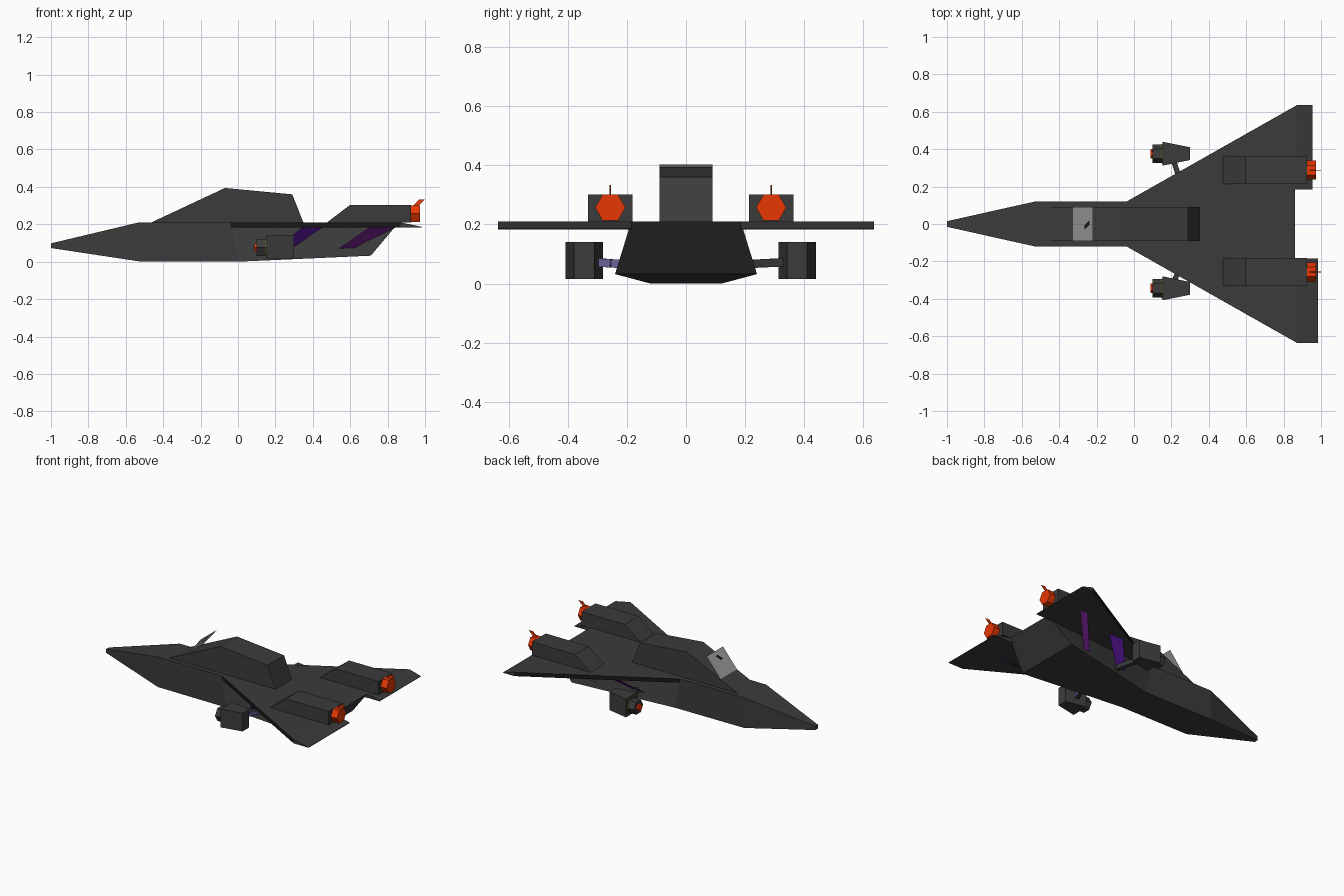
import bpy, bmesh, math
from mathutils import Vector

cube = bpy.data.objects.get("Cube")
if cube:
    bpy.data.objects.remove(cube, do_unlink=True)


def material(name, r, g, b):
    m = bpy.data.materials.new(name)
    m.use_nodes = True
    m.diffuse_color = (r, g, b, 1)
    m.node_tree.nodes["Principled BSDF"].inputs["Base Color"].default_value = (r, g, b, 1)
    return m


HULL = material("dark grey hull", .044, .044, .044)
ORANGE = material("orange exhaust", .8, .038, .001)
GLASS = material("grey windscreen", .34, .35, .345)
INDIGO = material("indigo brace", .14, .011, .45)
PURPLE = material("purple brace", .24, .022, .37)
LAVENDER = material("lavender pylon", .15, .125, .32)
BLACK = material("black edge", .009, .009, .009)
OLIVE = material("olive ring", .16, .13, .02)


def loft(name, sections, mat):
    """Skin matching rings of points and cap both ends; one ring makes a flat sheet."""
    bm = bmesh.new()
    rings = [[bm.verts.new(p) for p in s] for s in sections]
    n = len(rings[0])
    for a, b in zip(rings, rings[1:]):
        for i in range(n):
            j = (i + 1) % n
            bm.faces.new((a[i], a[j], b[j], b[i]))
    bm.faces.new(rings[0])
    if len(rings) > 1:
        bm.faces.new(rings[-1])
    bmesh.ops.recalc_face_normals(bm, faces=bm.faces)
    me = bpy.data.meshes.new(name)
    bm.to_mesh(me)
    bm.free()
    me.materials.append(mat)
    ob = bpy.data.objects.new(name, me)
    bpy.context.collection.objects.link(ob)
    return ob


def paint(ob, mat, rule):
    """Give a second colour to the faces whose normal passes the rule."""
    ob.data.materials.append(mat)
    for p in ob.data.polygons:
        if rule(p.normal):
            p.material_index = 1


def side_profile(name, points, y0, y1, mat):
    """Extrude an x-z outline across y."""
    return loft(name, [[(x, y, z) for x, z in points] for y in (y0, y1)], mat)


def hex_ring(x, y, z, r):
    angles = [math.radians(60 * i) for i in range(6)]
    return [(x, y + r * math.cos(a), z + r * math.sin(a)) for a in angles]


def rect_ring(x, y, z, w, h):
    return [(x, y - w, z - h), (x, y + w, z - h), (x, y + w, z + h), (x, y - w, z + h)]


def bar(name, a, b, r, mat):
    """Square bar between two points."""
    a, b = Vector(a), Vector(b)
    side = (b - a).cross(Vector((0, 0, 1))).normalized() * r
    up = side.cross(b - a).normalized() * r
    return loft(name, [[p - side - up, p + side - up, p + side + up, p - side + up]
                       for p in (a, b)], mat)


# Fuselage: bottom corners x, half width, z; then top corners
hull = [(-1, .015, .073, -1, .015, .098),
        (-.53, .12, .002, -.53, .12, .21),
        (0, .12, 0, -.04, .12, .21),
        (.71, .24, .032, .86, .185, .21)]
loft("fuselage", [[(bx, -bw, bz), (bx, bw, bz), (tx, tw, tz), (tx, -tw, tz)]
                  for bx, bw, bz, tx, tw, tz in hull], HULL)

# Canopy and raised windscreen, with a small mark on both of its sides
side_profile("canopy", [(-.465, .209), (-.07, .394), (.29, .36), (.35, .209)], -.09, .09, HULL)
low, high = Vector((-.33, 0, .27)), Vector((-.22, 0, .403))
across = Vector((0, .09, 0))
loft("windscreen", [[low - across, low + across, high + across, high - across]], GLASS)
normal = Vector((-.77, 0, .64)) * .002
mark = [low.lerp(high, t) + Vector((0, y, 0))
        for t, y in ((.62, -.03), (.62, -.005), (.84, .02), (.84, -.005))]
for name, offset in (("windscreen_mark_front", normal), ("windscreen_mark_back", -normal)):
    loft(name, [[p + offset for p in mark]], BLACK)

# Flat braces: hull end and wing end
front_brace = [(.2, .16, .065), (.28, .16, .065), (.45, .295, .182), (.34, .295, .182)]
left_rear = [(.53, .2, .063), (.58, .2, .063), (.775, .4, .182), (.715, .4, .182)]
right_rear = [(.53, .2, .063), (.6, .2, .063), (.84, .4, .182), (.7, .4, .182)]

# The two sides: sign, trailing edge x, engine y, nacelle y, rear brace
for s, side, trail, ey, ny, rear_brace in ((1, "left", .955, .288, .376, left_rear),
                                           (-1, "right", .985, -.256, -.344, right_rear)):
    # Delta wing with a dark leading edge and a wedge trailing edge
    plan = [(-.04, .12), (.87, .635), (.87, .185)]
    wing = loft(side + "_wing", [[(x, s * y, z) for x, y in plan] for z in (.183, .21)], HULL)
    paint(wing, BLACK, lambda n: n.x < -.3 and n.y * s > .5)
    loft(side + "_wing_trailing_edge",
         [[(.87, s * y, .183), (.87, s * y, .21), (trail, s * y, .186), (trail, s * y, .183)]
          for y in (.185, .635)], HULL)

    # Engine housing, hexagonal exhaust and thin fin
    side_profile(side + "_engine_housing",
                 [(.475, .209), (.597, .302), (.925, .302), (.925, .209)],
                 ey - .075, ey + .075, HULL)
    loft(side + "_exhaust", [hex_ring(x, ey, .257, .051) for x in (.92, .972)], ORANGE)
    side_profile(side + "_exhaust_fin",
                 [(.935, .298), (.965, .298), (1, .333), (.97, .333)],
                 ey - .002, ey + .002, ORANGE)

    # Underslung nacelle: tapered body, thin ring, intake collar, orange core
    loft(side + "_nacelle", [rect_ring(.152, ny, .078, .064, .063),
                             rect_ring(.3, ny, .078, .034, .063)], HULL)
    loft(side + "_nacelle_ring", [hex_ring(x, ny, .075, .053) for x in (.146, .153)], OLIVE)
    loft(side + "_nacelle_collar", [hex_ring(x, ny, .075, .05) for x in (.1, .15)], HULL)
    loft(side + "_nacelle_core", [hex_ring(x, ny, .075, .025) for x in (.087, .11)], ORANGE)

    # Pylon from hull to nacelle, tinted on the rear of the right one
    elbow = (.24, s * .25, .068)
    parts = [bar(side + "_pylon", (.27, s * .15, .064), elbow, .014, HULL),
             bar(side + "_pylon_arm", elbow, (.21, ny - s * .03, .073), .014, HULL)]
    if s < 0:
        for ob in parts:
            paint(ob, LAVENDER, lambda n: n.x > .5)

    for name, quad, mat in (("front_brace", front_brace, INDIGO),
                            ("rear_brace", rear_brace, PURPLE)):
        loft(side + "_" + name, [[(x, s * y, z) for x, y, z in quad]], mat)
